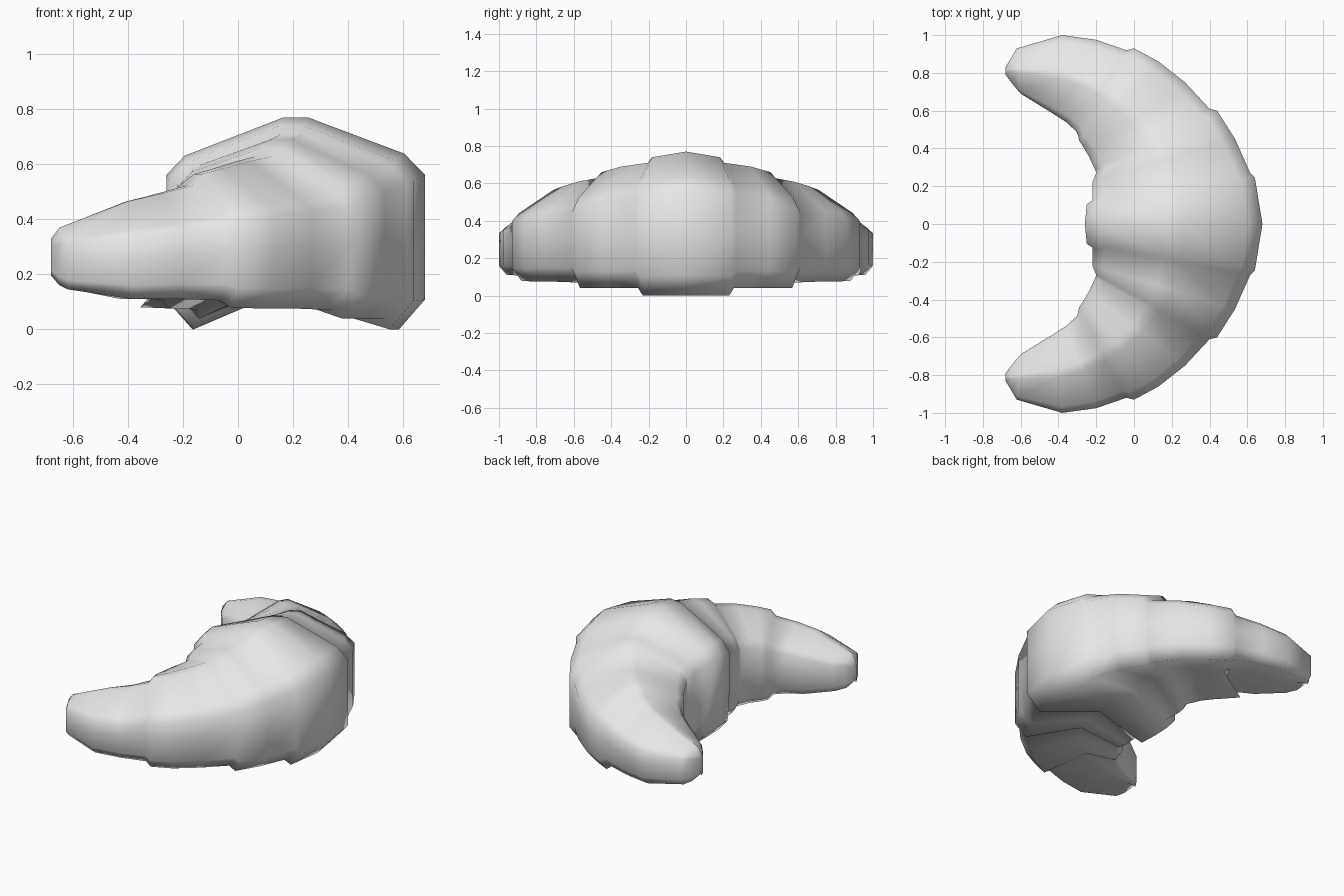
import bpy, bmesh, math
from mathutils import Vector

cube = bpy.data.objects.get("Cube")
if cube:
    bpy.data.objects.remove(cube, do_unlink=True)

# Plain grey pastry
pastry = bpy.data.materials.new("light grey pastry")
pastry.use_nodes = True
pastry.diffuse_color = (0.8, 0.8, 0.8, 1)
pastry.node_tree.nodes["Principled BSDF"].inputs["Base Color"].default_value = (0.8, 0.8, 0.8, 1)

# Cross-section with a hollow underside:
# share of the way from inner to outer edge, share of height
SECTION = [(0.10, 0), (0.43, 0.17), (0.90, 0), (1, 0.14), (1, 0.43), (1, 0.73), (0.92, 0.83),
           (0.55, 1), (0.45, 1), (0.07, 0.82), (0, 0.73), (0, 0.43), (0.02, 0.11)]
OUTER_SHOULDER = (5, 6)

# Half of the crescent, from the middle fold to the tip:
# outer edge, inner edge, bottom, top, height of the outer shoulder
HALF = [
    # centre fold
    ((0.68, 0), (-0.26, 0), 0, 0.77, 1),
    ((0.64, 0.245), (-0.25, 0.105), 0, 0.74, 1),
    # middle fold
    ((0.615, 0.27), (-0.22, 0.125), 0.04, 0.71, 1),
    ((0.535, 0.45), (-0.22, 0.22), 0.04, 0.69, 0.97),
    ((0.44, 0.60), (-0.20, 0.27), 0.04, 0.66, 0.94),
    # outer fold
    ((0.40, 0.61), (-0.205, 0.285), 0.07, 0.63, 0.92),
    ((0.27, 0.75), (-0.24, 0.36), 0.075, 0.61, 0.91),
    ((0.13, 0.86), (-0.27, 0.41), 0.075, 0.585, 0.9),
    ((0, 0.93), (-0.29, 0.44), 0.08, 0.565, 0.9),
    # tip
    ((-0.04, 0.92), (-0.30, 0.485), 0.105, 0.525, 0.88),
    ((-0.20, 0.975), (-0.36, 0.54), 0.11, 0.495, 0.86),
    ((-0.38, 1.0), (-0.43, 0.585), 0.11, 0.465, 0.86),
    ((-0.62, 0.93), (-0.60, 0.69), 0.145, 0.385, 0.95),
    ((-0.65, 0.88), (-0.65, 0.75), 0.16, 0.37, 1),
    ((-0.68, 0.83), (-0.68, 0.79), 0.195, 0.33, 1)]
FLAP = 8


def flip(station):
    (ox, oy), (ix, iy), low, high, shoulder = station
    return (ox, -oy), (ix, -iy), low, high, shoulder


def add_ring(bm, outer, inner, low, high, shoulder):
    a, b = Vector(inner), Vector(outer)
    ring = []
    for k, (u, v) in enumerate(SECTION):
        p = a.lerp(b, u)
        if k in OUTER_SHOULDER:
            v *= shoulder
        ring.append(bm.verts.new((p.x, p.y, low + (high - low) * v)))
    return ring


# One continuous folded crescent, closed at both tips
bm = bmesh.new()
back_rings = [add_ring(bm, *s) for s in HALF]
front_rings = [add_ring(bm, *flip(s)) for s in HALF[1:]]
rings = front_rings[::-1] + back_rings

# Loose corner of dough tucked under the back tip
back_rings[FLAP][0].co.xy = (-0.355, 0.58)

n = len(SECTION)
for r, s in zip(rings, rings[1:]):
    for i in range(n):
        j = (i + 1) % n
        bm.faces.new((r[i], r[j], s[j], s[i]))
bm.faces.new(rings[0])
bm.faces.new(rings[-1])
bmesh.ops.recalc_face_normals(bm, faces=bm.faces)

mesh = bpy.data.meshes.new("crescent_pastry")
bm.to_mesh(mesh)
bm.free()
mesh.materials.append(pastry)
pastry_object = bpy.data.objects.new("crescent_pastry", mesh)
bpy.context.collection.objects.link(pastry_object)
bpy.ops.object.select_all(action='DESELECT')
pastry_object.select_set(True)
bpy.context.view_layer.objects.active = pastry_object
bpy.ops.object.shade_smooth_by_angle(angle=math.radians(100))
